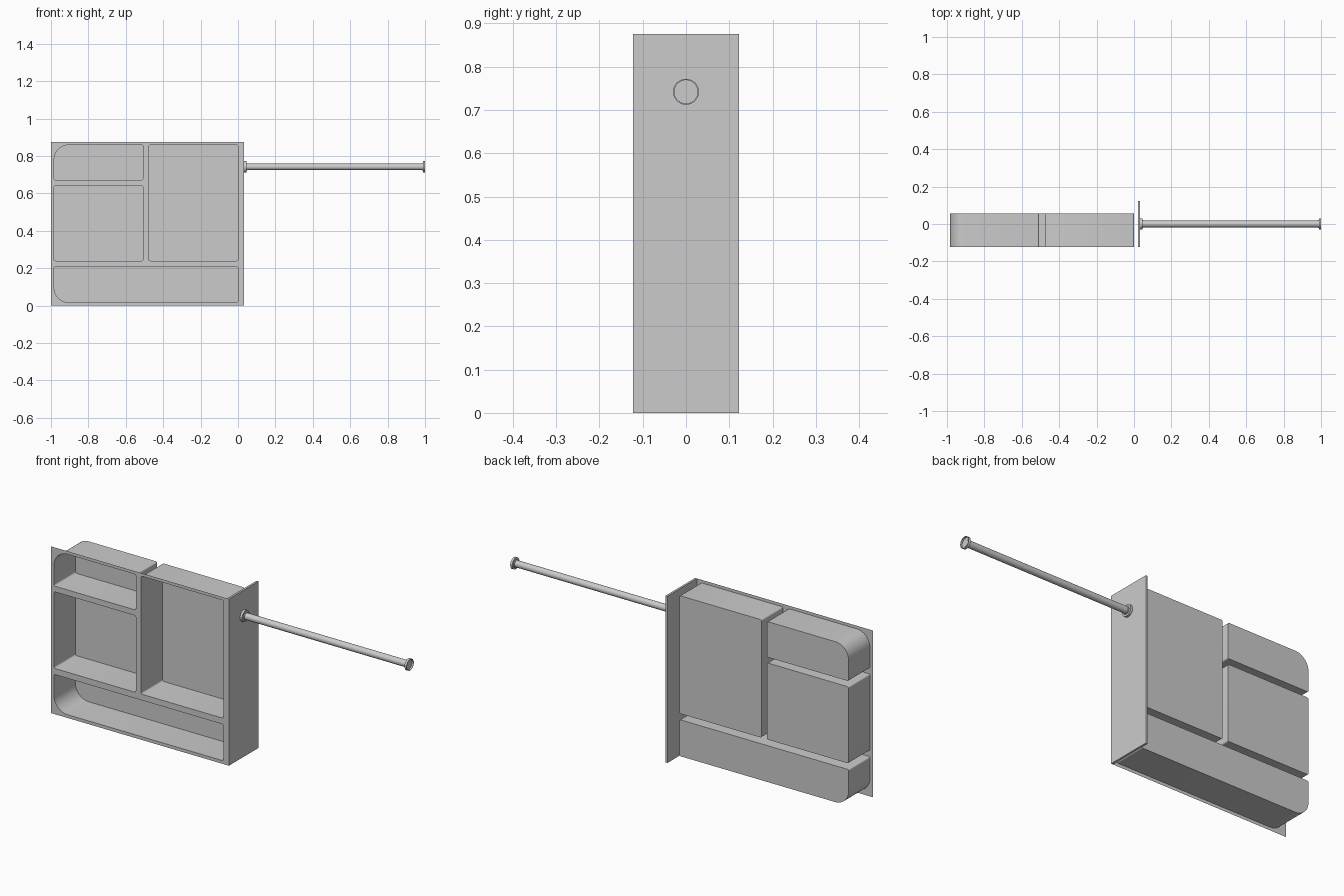
import bpy, bmesh
from math import cos, sin, pi, tau
from mathutils import Vector

if "Cube" in bpy.data.objects:
    bpy.data.objects.remove(bpy.data.objects["Cube"])

Y_FRONT, Y_BACK = -0.122, 0.055
X_PLATE, X_SIDE, HEIGHT = 0.022, 0.033, 0.875
SMALL, BIG = 0.008, 0.078


def finish(bm, name, smooth=True):
    me = bpy.data.meshes.new(name)
    bm.to_mesh(me)
    bm.free()
    ob = bpy.data.objects.new(name, me)
    bpy.context.collection.objects.link(ob)
    if smooth:
        bpy.ops.object.select_all(action='DESELECT')
        bpy.context.view_layer.objects.active = ob
        ob.select_set(True)
        bpy.ops.object.shade_smooth_by_angle(angle=0.6)
    return ob


def rounded_outline(x0, x1, z0, z1, radii):
    """Counter-clockwise outline; radii for BL, BR, TR, TL."""
    corners = [(x0, z0, 1, 1), (x1, z0, -1, 1), (x1, z1, -1, -1), (x0, z1, 1, -1)]
    pts = []
    for i, ((x, z, sx, sz), r) in enumerate(zip(corners, radii)):
        n = 12 if r > 0.05 else 4
        for k in range(n + 1):
            a = pi + i * pi / 2 + k / n * pi / 2
            pts.append((x + sx * r + r * cos(a), z + sz * r + r * sin(a)))
    return pts


def loop_verts(bm, pts, y):
    return [bm.verts.new((x, y, z)) for x, z in pts]


S, B = SMALL, BIG
trays = {
    "top_left_tray": rounded_outline(-0.983, -0.508, 0.672, 0.859, (S, S, S, B)),
    "middle_left_tray": rounded_outline(-0.983, -0.508, 0.240, 0.642, (S, S, S, S)),
    "right_tray": rounded_outline(-0.477, 0.0, 0.240, 0.859, (S, S, S, S)),
    "bottom_tray": rounded_outline(-0.983, 0.0, 0.017, 0.208, (B, S, S, S)),
}

# Thin front sheet with four openings
bm = bmesh.new()
outer = [(-1, 0), (X_PLATE, 0), (X_PLATE, HEIGHT), (-1, HEIGHT)]
for pts in [outer, *trays.values()]:
    vs = loop_verts(bm, pts, Y_FRONT)
    for a, b in zip(vs, vs[1:] + vs[:1]):
        bm.edges.new((a, b))
bmesh.ops.triangle_fill(bm, edges=bm.edges[:], use_beauty=True, normal=(0, -1, 0))
finish(bm, "front_panel", smooth=False)

# Recessed trays behind the openings
for name, pts in trays.items():
    bm = bmesh.new()
    f, b = loop_verts(bm, pts, Y_FRONT), loop_verts(bm, pts, Y_BACK)
    bm.faces.new(b)
    for i in range(len(pts)):
        j = (i + 1) % len(pts)
        bm.faces.new((f[i], b[i], b[j], f[j]))
    finish(bm, name)

# Side panel
bm = bmesh.new()
bmesh.ops.create_cube(bm, size=1)
for v in bm.verts:
    v.co = Vector(((X_PLATE + X_SIDE) / 2 + v.co.x * (X_SIDE - X_PLATE),
                   v.co.y * 0.244, (v.co.z + 0.5) * HEIGHT))
finish(bm, "side_panel", smooth=False)


def lathe(name, profile, z=0.742, n=40):
    """Revolve (x, radius) pairs around the x axis; zero radius closes an end."""
    bm = bmesh.new()
    rings = []
    for x, r in profile:
        rings.append([bm.verts.new((x, r * cos(tau * k / n), z + r * sin(tau * k / n)))
                      for k in range(n)])
    for p, q in zip(rings, rings[1:]):
        for k in range(n):
            m = (k + 1) % n
            bm.faces.new((p[k], p[m], q[m], q[k]))
    bmesh.ops.remove_doubles(bm, verts=bm.verts[:], dist=1e-5)
    bmesh.ops.recalc_face_normals(bm, faces=bm.faces[:])
    finish(bm, name)


# Hanging rod and its cup-shaped end fittings
lathe("hanging_rod", [(0.040, 0), (0.040, 0.0175), (0.993, 0.0175), (0.993, 0)])
cup = [(0.009, 0), (0.009, 0.027), (0, 0.027), (0, 0.030), (0.012, 0.030),
       (0.012, 0.0205), (0.016, 0.0205), (0.016, 0.017)]
lathe("wall_flange", [(X_SIDE + d, r) for d, r in cup])
lathe("end_flange", [(1.0 - d, r) for d, r in cup])
